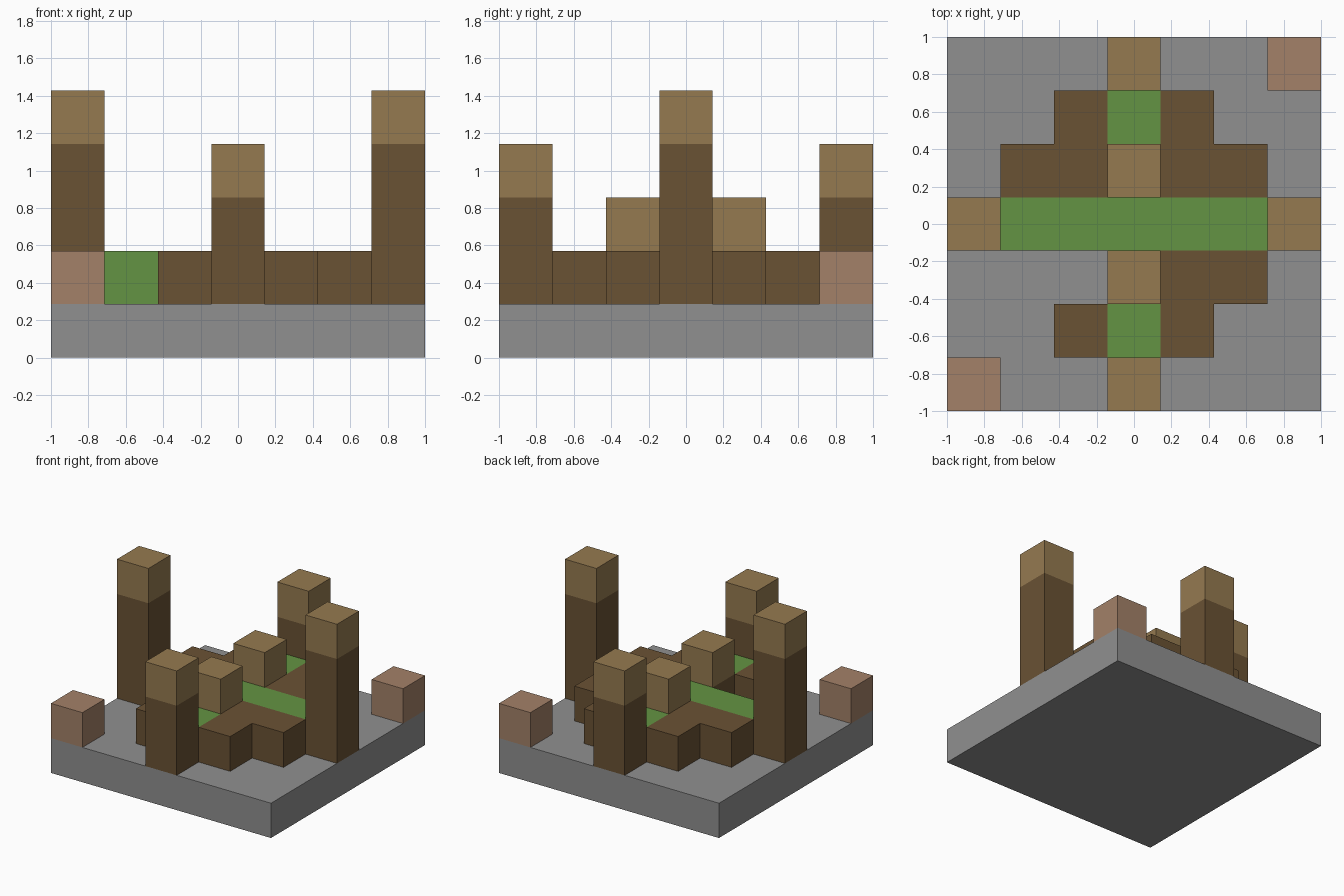
import bpy, bmesh
from mathutils import Vector

if "Cube" in bpy.data.objects:
    bpy.data.objects.remove(bpy.data.objects["Cube"], do_unlink=True)

U = 2 / 7  # one block; the base is a grid of seven by seven blocks


def material(name, rgb):
    """Make a flat material from an sRGB byte colour."""
    lin = [((c / 255 + 0.055) / 1.055) ** 2.4 for c in rgb] + [1]
    m = bpy.data.materials.new(name)
    m.use_nodes = True
    m.diffuse_color = lin
    m.node_tree.nodes["Principled BSDF"].inputs["Base Color"].default_value = lin
    return m


GREY = material("stone grey", (144, 144, 144))
BROWN = material("dark brown", (106, 82, 52))
TAN = material("tan", (149, 122, 80))
GREEN = material("grass green", (100, 148, 67))
PINK = material("clay pink", (163, 129, 104))


def finish(name, bm, *mats):
    mesh = bpy.data.meshes.new(name)
    bm.to_mesh(mesh)
    bm.free()
    for m in mats:
        mesh.materials.append(m)
    obj = bpy.data.objects.new(name, mesh)
    bpy.context.collection.objects.link(obj)


def block(name, i, j, low, high, mat, width=1):
    """Box centred on grid cell (i, j), from level low to level high."""
    bm = bmesh.new()
    bmesh.ops.create_cube(bm, size=U)
    bmesh.ops.scale(bm, vec=(width, width, high - low), verts=bm.verts)
    bmesh.ops.translate(bm, vec=(i * U, j * U, (low + high) / 2 * U), verts=bm.verts)
    finish(name, bm, mat)


def tower(name, i, j, top):
    """Brown shaft with a tan block on top."""
    block(name + "_shaft", i, j, 1, top - 1, BROWN)
    block(name + "_cap", i, j, top - 1, top, TAN)


# Base slab
block("base_slab", 0, 0, 0, 1, GREY, width=7)

# Terrace one block high, rows from back to front: b brown, g green
ROWS = [".bgb.",
        "bbbbb",
        "ggggg",
        "..bbb",
        ".bgb."]
cells = {(c - 2, 2 - r): ch for r, row in enumerate(ROWS)
         for c, ch in enumerate(row) if ch != "."}
bm = bmesh.new()
for (i, j), kind in cells.items():
    centre = Vector((i, j, 1.5))
    sides = [Vector((0, 0, 1)), Vector((0, 0, -1))]
    for d in ((1, 0), (-1, 0), (0, 1), (0, -1)):
        if (i + d[0], j + d[1]) not in cells:
            sides.append(Vector((d[0], d[1], 0)))
    for n in sides:
        a = Vector((n.y, n.z, n.x))
        b = n.cross(a)
        corners = [(centre + (n + p * a + q * b) / 2) * U
                   for p, q in ((-1, -1), (1, -1), (1, 1), (-1, 1))]
        face = bm.faces.new([bm.verts.new(v) for v in corners])
        face.material_index = int(kind == "g")
bmesh.ops.remove_doubles(bm, verts=bm.verts, dist=0.001)
finish("terrace", bm, BROWN, GREEN)

# Outer towers, inner tan blocks and corner blocks, in opposite pairs
for s, x_side, y_side in ((1, "left", "back"), (-1, "right", "front")):
    tower(x_side + "_tower", 3 * s, 0, 5)
    tower(y_side + "_tower", 0, 3 * s, 4)
    block(y_side + "_inner_block", 0, s, 2, 3, TAN)
    block(y_side + "_" + x_side + "_corner_block", 3 * s, 3 * s, 1, 2, PINK)
